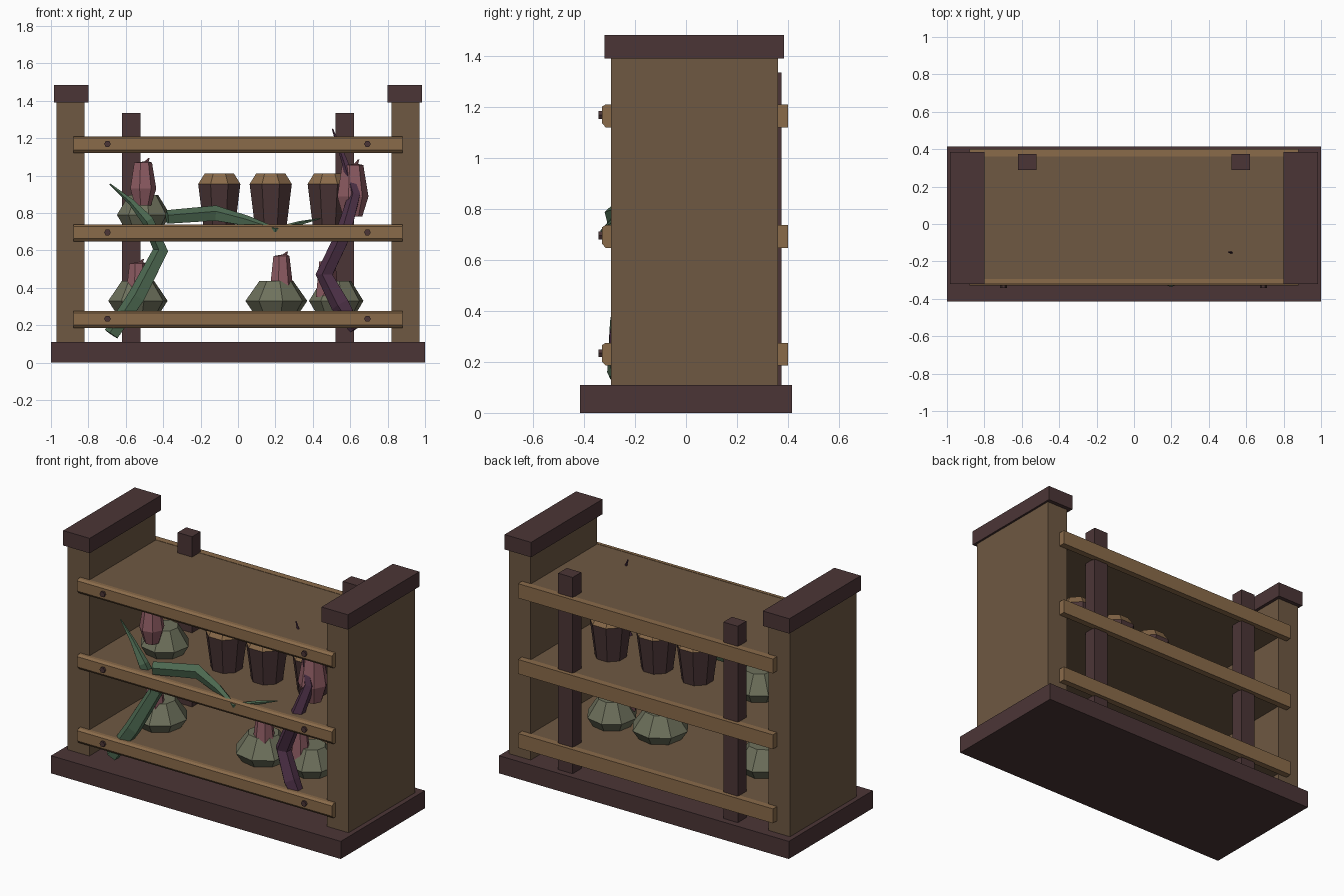
import bpy, bmesh, math
from mathutils import Vector

if "Cube" in bpy.data.objects:
    bpy.data.objects.remove(bpy.data.objects["Cube"])


def mat(name, r, g, b):
    m = bpy.data.materials.new(name)
    lin = [((c / 255 + 0.055) / 1.055) ** 2.4 for c in (r, g, b)]
    m.diffuse_color = (*lin, 1)
    m.use_nodes = True
    m.node_tree.nodes["Principled BSDF"].inputs["Base Color"].default_value = m.diffuse_color
    return m


DARK = mat("dark_wood", 75, 53, 54)
PANEL = mat("brown_wood", 110, 88, 66)
RAIL = mat("light_wood", 138, 107, 74)
BULB = mat("grey_green", 110, 113, 92)
PINK = mat("dusty_pink", 142, 92, 99)
VINE = mat("vine_green", 76, 104, 80)
PURPLE = mat("vine_purple", 76, 48, 70)


def make(name, bm, *mats):
    bmesh.ops.recalc_face_normals(bm, faces=bm.faces)
    me = bpy.data.meshes.new(name)
    bm.to_mesh(me)
    bm.free()
    for m in mats:
        me.materials.append(m)
    ob = bpy.data.objects.new(name, me)
    bpy.context.collection.objects.link(ob)
    return ob


def box(name, x, y, z, m):
    bm = bmesh.new()
    bmesh.ops.create_cube(bm, size=1)
    for v in bm.verts:
        v.co = [(a + b) / 2 + c * (b - a) for (a, b), c in zip((x, y, z), v.co)]
    return make(name, bm, m)


def skin(bm, rings):
    """Bridge rings of points and cap both ends."""
    rows = [[bm.verts.new(p) for p in r] for r in rings]
    n = len(rows[0])
    for a, b in zip(rows, rows[1:]):
        for i in range(n):
            j = (i + 1) % n
            bm.faces.new((a[i], a[j], b[j], b[i]))
    bm.faces.new(rows[0])
    bm.faces.new(rows[-1])


def lathe(name, loc, profile, sides, *mats, turn=0.0):
    bm = bmesh.new()
    rings = []
    for r, z, *dx in profile:
        o = dx[0] if dx else 0
        rings.append([(loc[0] + o + r * math.cos(turn + math.tau * i / sides),
                       loc[1] + r * math.sin(turn + math.tau * i / sides),
                       loc[2] + z) for i in range(sides)])
    skin(bm, rings)
    return make(name, bm, *mats)


def vine(name, points, m, sides=5):
    """Tapered faceted tube through (x, y, z, radius) points."""
    pts = [Vector(p[:3]) for p in points]
    bm = bmesh.new()
    rings = []
    for i, p in enumerate(pts):
        t = (pts[min(i + 1, len(pts) - 1)] - pts[max(i - 1, 0)]).normalized()
        u = t.cross(Vector((0, 1, 0))).normalized()
        w = t.cross(u)
        r = points[i][3]
        rings.append([p + u * r * math.cos(math.tau * k / sides)
                      + w * r * 0.8 * math.sin(math.tau * k / sides) for k in range(sides)])
    skin(bm, rings)
    return make(name, bm, m)


# Frame: base slab, side panels, caps and rear uprights
box("base", (-1, 1), (-0.415, 0.415), (0, 0.11), DARK)
for side, s in (("left", -1), ("right", 1)):
    box(side + "_panel", sorted((s * 0.82, s * 0.97)), (-0.295, 0.36), (0.11, 1.4), PANEL)
    box(side + "_cap", sorted((s * 0.80, s * 0.983)), (-0.32, 0.385), (1.39, 1.483), DARK)
    box(side + "_rear_upright", sorted((s * 0.52, s * 0.62)), (0.29, 0.375), (0.11, 1.335), DARK)

# Shelves with a chamfered front rail, a plain rear rail and two pegs
for level, z in (("lower", 0.23), ("middle", 0.692), ("upper", 1.165)):
    box(level + "_shelf", (-0.82, 0.82), (-0.295, 0.36), (z - 0.04, z + 0.043), PANEL)
    box(level + "_rear_rail", (-0.88, 0.88), (0.36, 0.40), (z - 0.045, z + 0.045), RAIL)
    bm = bmesh.new()
    outline = [(-0.295, -0.045), (-0.315, -0.045), (-0.33, -0.028),
               (-0.33, 0.036), (-0.315, 0.045), (-0.295, 0.045)]
    skin(bm, [[(x, y, z + dz) for y, dz in outline] for x in (-0.88, 0.88)])
    make(level + "_front_rail", bm, RAIL)
    for side, x in (("left", -0.698), ("right", 0.692)):
        bm = bmesh.new()
        skin(bm, [[(x + 0.018 * math.cos(math.tau * k / 6), y,
                    z + 0.004 + 0.018 * math.sin(math.tau * k / 6)) for k in range(6)]
                  for y in (-0.325, -0.343)])
        make(f"{level}_{side}_peg", bm, DARK)

# Buckets with tapered lids
for i, (x, y) in enumerate(((-0.10, 0.03), (0.175, 0.035), (0.485, 0.05))):
    ob = lathe(f"bucket_{i + 1}", (x, y, 0.715),
               [(0.09, 0), (0.122, 0.24), (0.085, 0.295)], 8, DARK, RAIL, turn=math.pi / 8)
    for f in ob.data.polygons:
        f.material_index = int(f.center.z > 0.715 + 0.25)

# Squat bulbs
for i, (x, y, z, s) in enumerate(((-0.535, 0, 0.27, 0.98), (0.205, -0.04, 0.27, 1.02),
                                  (0.525, -0.02, 0.27, 0.90), (-0.505, 0.0, 0.73, 0.88))):
    lathe(f"bulb_{i + 1}", (x, y, z),
          [(0.115 * s, -0.015), (0.165 * s, 0.06), (0.09 * s, 0.167)], 8, BULB, turn=0.2)

# Short pink sprouts on the lower bulbs
for i, (x, y, z, h) in enumerate(((-0.54, -0.05, 0.37, 0.16), (0.23, -0.07, 0.40, 0.17),
                                  (0.475, -0.07, 0.35, 0.19))):
    lathe(f"sprout_{i + 1}", (x, y, z),
          [(0.065, 0), (0.045, h), (0.012, h + 0.008, 0.02), (0.004, h + 0.025, 0.035)], 7, PINK)

# Larger pink pods
for i, (x, y, z, s) in enumerate(((-0.51, -0.12, 0.84, 1.0), (0.61, -0.13, 0.78, 1.2))):
    lathe(f"pod_{i + 1}", (x, y, z),
          [(0.045 * s, 0), (0.073 * s, 0.09 * s), (0.05 * s, 0.23 * s),
           (0.012, 0.235 * s, 0.02), (0.004, 0.255 * s, 0.035)], 7, PINK)

# Vines winding around the front rails
vine("climbing_green_vine", [(-0.675, -0.275, 0.15, 0.045), (-0.54, -0.26, 0.35, 0.05),
                             (-0.41, -0.22, 0.60, 0.045), (-0.48, -0.25, 0.76, 0.035),
                             (-0.57, -0.22, 0.86, 0.018), (-0.685, -0.18, 0.955, 0.004)], VINE)
vine("trailing_green_vine", [(-0.38, -0.29, 0.775, 0.04), (-0.12, -0.22, 0.795, 0.045),
                             (0.05, -0.27, 0.755, 0.03), (0.20, -0.325, 0.71, 0.015),
                             (0.33, -0.28, 0.745, 0.012), (0.44, -0.24, 0.77, 0.003)], VINE)
vine("purple_vine", [(0.63, -0.27, 0.18, 0.035), (0.55, -0.26, 0.31, 0.055),
                     (0.465, -0.22, 0.47, 0.05), (0.56, -0.25, 0.67, 0.045),
                     (0.625, -0.19, 0.90, 0.035), (0.57, -0.16, 1.08, 0.018),
                     (0.505, -0.15, 1.25, 0.004)], PURPLE)
